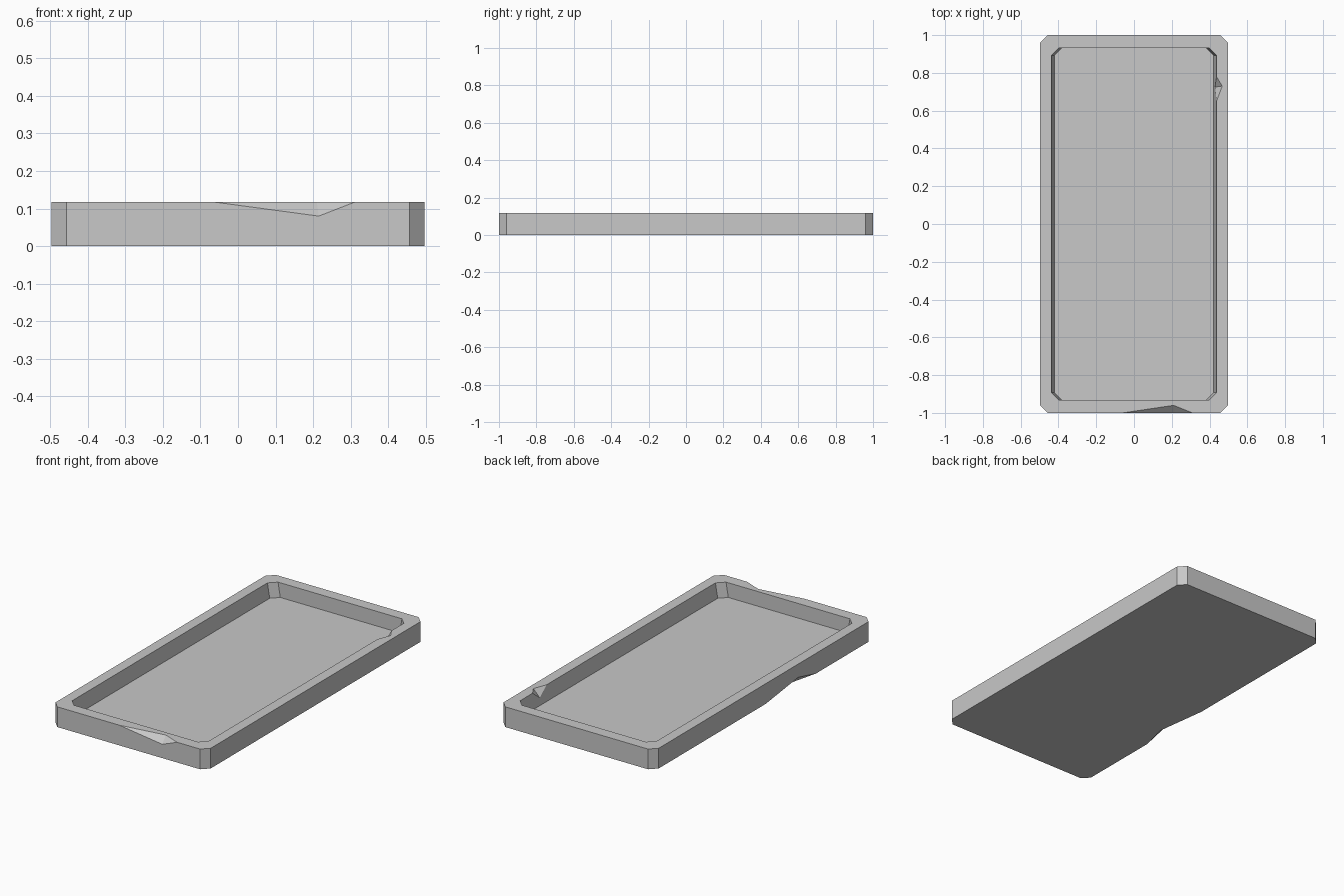
import bpy, bmesh
from mathutils import Vector

if "Cube" in bpy.data.objects:
    bpy.data.objects.remove(bpy.data.objects["Cube"], do_unlink=True)

HEIGHT, FLOOR = 0.117, 0.032
HALF_X, HALF_Y = 0.497, 1.0
IN_X, IN_Y = 0.437, 0.933
FLOOR_X = 0.422

grey = bpy.data.materials.new("stone grey")
grey.use_nodes = True
colour = (0.58, 0.58, 0.58, 1)
grey.diffuse_color = colour
grey.node_tree.nodes["Principled BSDF"].inputs["Base Color"].default_value = colour


def make_object(name, bm):
    bmesh.ops.recalc_face_normals(bm, faces=bm.faces)
    mesh = bpy.data.meshes.new(name)
    bm.to_mesh(mesh)
    bm.free()
    mesh.materials.append(grey)
    obj = bpy.data.objects.new(name, mesh)
    bpy.context.collection.objects.link(obj)
    return obj


def octagon(bm, x, y, z, c=0.04):
    """Rectangle with clipped corners."""
    pts = []
    for sx, sy in ((1, 1), (-1, 1), (-1, -1), (1, -1)):
        pair = [(sx * x, sy * (y - c), z), (sx * (x - c), sy * y, z)]
        pts += pair if sx * sy > 0 else pair[::-1]
    return [bm.verts.new(p) for p in pts]


# Tray: outer wall, rim, sloped inner wall and floor
bm = bmesh.new()
rings = [octagon(bm, HALF_X, HALF_Y, 0), octagon(bm, HALF_X, HALF_Y, HEIGHT),
         octagon(bm, IN_X, IN_Y, HEIGHT), octagon(bm, FLOOR_X, IN_Y, FLOOR)]
for low, high in zip(rings, rings[1:]):
    for i in range(8):
        j = (i + 1) % 8
        bm.faces.new((low[i], low[j], high[j], high[i]))
bm.faces.new(rings[0][::-1])
bm.faces.new(rings[-1])
tray = make_object("tray", bm)


def chip(name, start, end, inset, drop):
    """Knock a two-facet chip out of an edge."""
    pts = [Vector(p) for p in (start, end, inset, drop)]
    mid = (pts[2] + pts[3]) / 2
    bm = bmesh.new()
    verts = [bm.verts.new(mid + (p - mid) * 1.4) for p in pts]
    for skip in range(4):
        bm.faces.new([v for i, v in enumerate(verts) if i != skip])
    cutter = make_object(name, bm)
    cutter.hide_render = True
    mod = tray.modifiers.new(name, "BOOLEAN")
    mod.operation, mod.solver, mod.object = "DIFFERENCE", "EXACT", cutter
    bpy.context.view_layer.objects.active = tray
    bpy.ops.object.modifier_apply(modifier=mod.name)
    bpy.data.objects.remove(cutter, do_unlink=True)


# Chips in the front rim, the inner rim and the lower side edge
chip("front_chip", (-0.06, -HALF_Y, HEIGHT), (0.31, -HALF_Y, HEIGHT),
     (0.21, -0.96, HEIGHT), (0.215, -HALF_Y, 0.08))
slope = (IN_X - FLOOR_X) / (HEIGHT - FLOOR)
chip("inner_chip", (IN_X, 0.65, HEIGHT), (IN_X, 0.78, HEIGHT),
     (0.467, 0.73, HEIGHT), (IN_X - slope * 0.045, 0.725, HEIGHT - 0.045))
chip("side_chip", (-HALF_X, -0.02, 0), (-HALF_X, -0.48, 0),
     (-HALF_X + 0.04, -0.32, 0), (-HALF_X, -0.32, 0.04))
